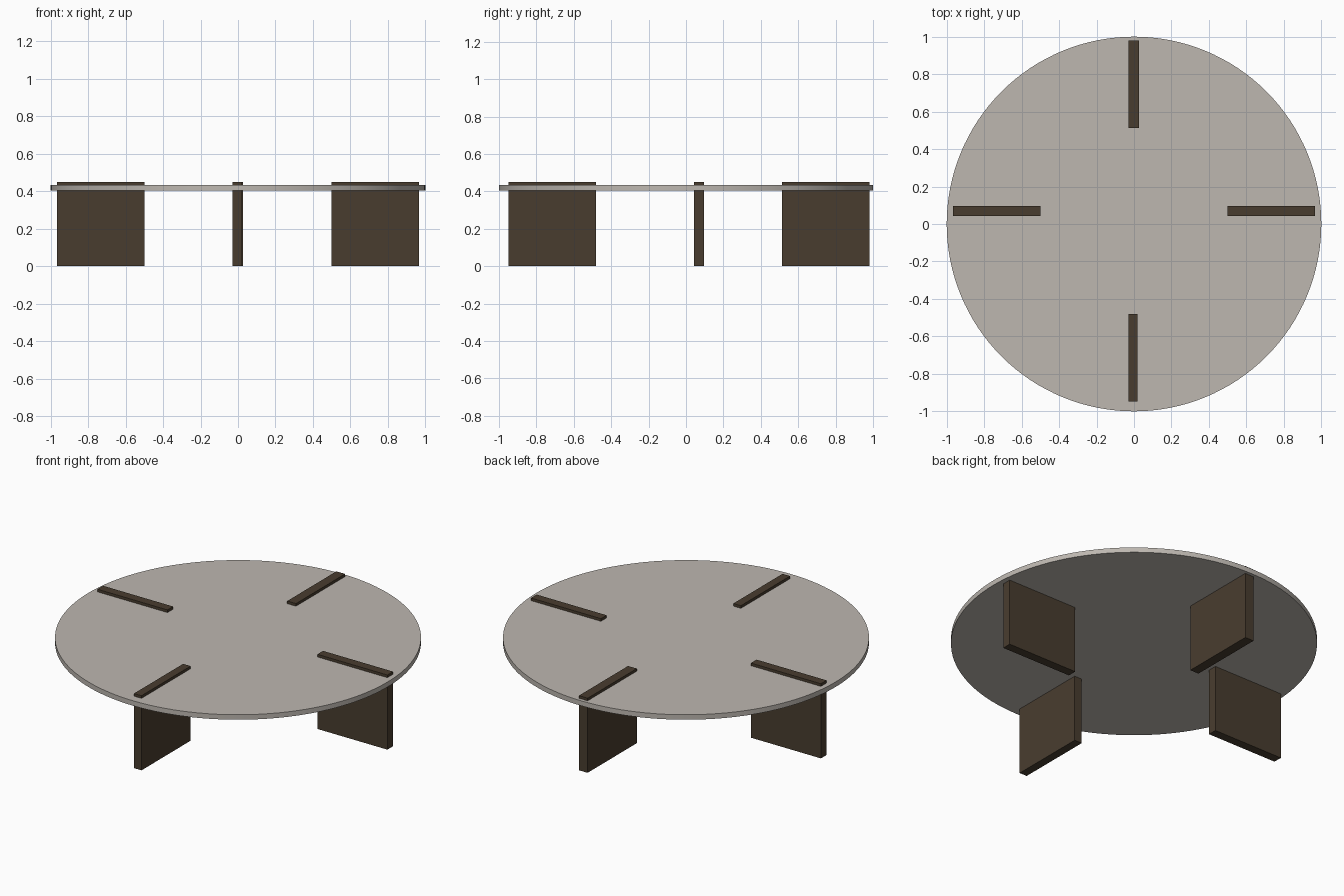
import bpy

if "Cube" in bpy.data.objects:
    bpy.data.objects.remove(bpy.data.objects["Cube"])


def material(name, rgb):
    m = bpy.data.materials.new(name)
    m.diffuse_color = (*rgb, 1)
    m.use_nodes = True
    m.node_tree.nodes["Principled BSDF"].inputs["Base Color"].default_value = m.diffuse_color
    return m


stone = material("warm_grey_stone", (0.51, 0.475, 0.435))
wood = material("dark_brown_wood", (0.066, 0.046, 0.028))


def slab(name, x0, x1, y0, y1, z0, z1):
    """Upright panel given by its limits on each axis."""
    bpy.ops.mesh.primitive_cube_add(
        size=1, location=((x0 + x1) / 2, (y0 + y1) / 2, (z0 + z1) / 2))
    ob = bpy.context.object
    ob.name = name
    ob.scale = (x1 - x0, y1 - y0, z1 - z0)
    bpy.ops.object.transform_apply(location=False, rotation=False, scale=True)
    ob.data.materials.append(wood)


# Round table top
bpy.ops.mesh.primitive_cylinder_add(
    vertices=128, radius=1.0, depth=0.03, location=(0, 0, 0.419))
top = bpy.context.object
top.name = "table_top"
top.data.materials.append(stone)
bpy.ops.object.shade_smooth_by_angle()

# Four panel legs that pass up through the top
HEIGHT = 0.45
for name, x0, x1, y0, y1 in (
    ("back_leg", -0.03, 0.028, 0.512, 0.98),
    ("front_leg", -0.03, 0.02, -0.948, -0.48),
    ("left_leg", -0.967, -0.5, 0.042, 0.096),
    ("right_leg", 0.5, 0.967, 0.042, 0.096),
):
    slab(name, x0, x1, y0, y1, 0, HEIGHT)
